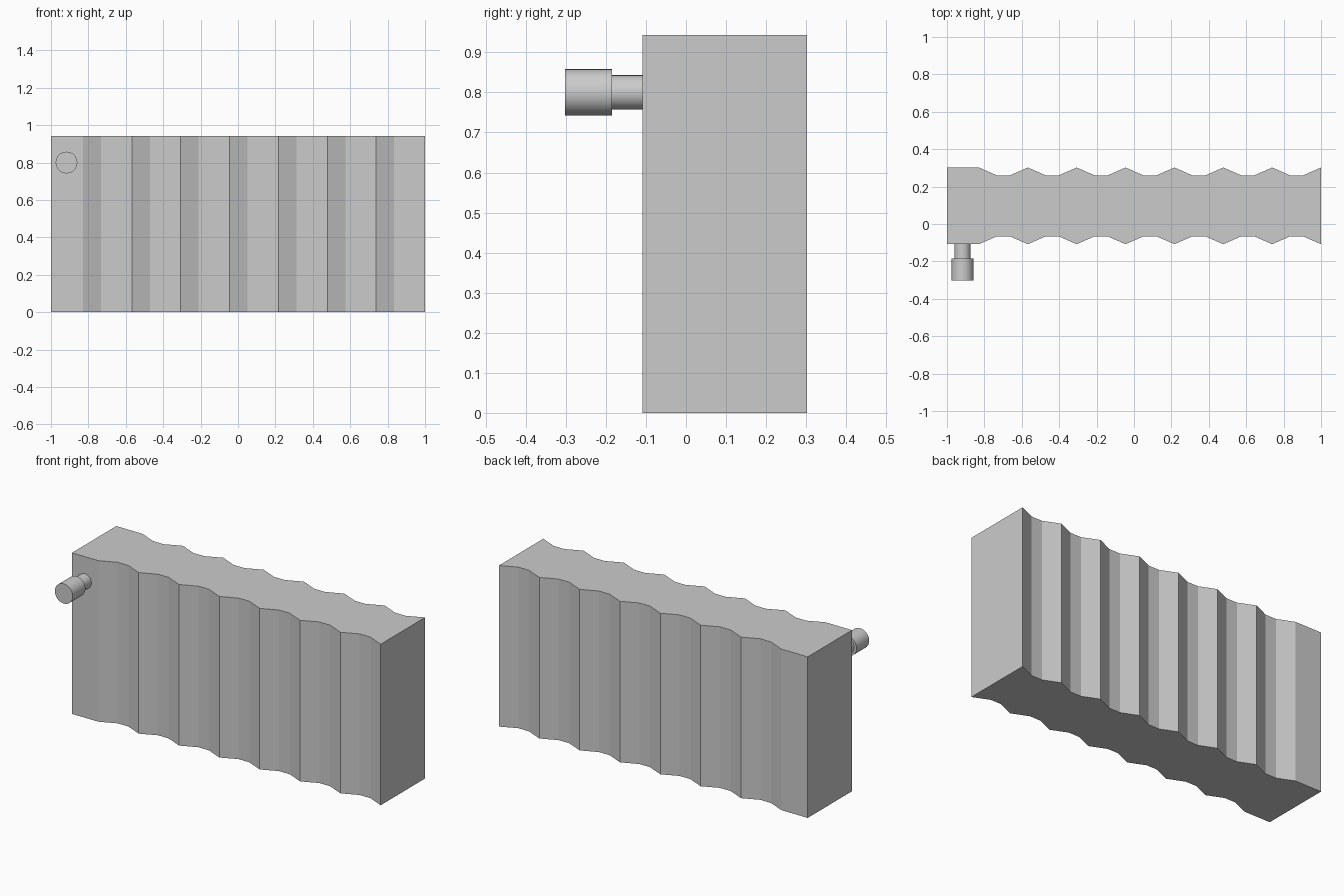
import bpy, bmesh, math

if "Cube" in bpy.data.objects:
    bpy.data.objects.remove(bpy.data.objects["Cube"])

HEIGHT, MID_Y = 0.943, 0.097
RIDGE, VALLEY = 0.205, 0.163      # half depths at ridges and valleys
START, PITCH, SLOPE = -0.829, 1.829 / 7, 0.096

# Half profile along x: flat end, then seven shallow grooves
half = [(-1.0, RIDGE), (START, RIDGE)]
for i in range(7):
    x = START + i * PITCH
    half += [(x + SLOPE, VALLEY), (x + PITCH - SLOPE, VALLEY), (x + PITCH, RIDGE)]

# Corrugated body: mirrored profile extruded upwards
outline = [(x, MID_Y - d) for x, d in half] + [(x, MID_Y + d) for x, d in reversed(half)]
bm = bmesh.new()
base = bm.faces.new([bm.verts.new((x, y, 0)) for x, y in outline])
top = bmesh.ops.extrude_face_region(bm, geom=[base])
bmesh.ops.translate(bm, vec=(0, 0, HEIGHT),
                    verts=[v for v in top["geom"] if isinstance(v, bmesh.types.BMVert)])
bmesh.ops.recalc_face_normals(bm, faces=bm.faces)
mesh = bpy.data.meshes.new("radiator_body")
bm.to_mesh(mesh)
bm.free()
bpy.context.collection.objects.link(bpy.data.objects.new("radiator_body", mesh))


def valve_part(name, radius, y0, y1):
    bpy.ops.mesh.primitive_cylinder_add(
        vertices=32, radius=radius, depth=y1 - y0,
        location=(-0.917, (y0 + y1) / 2, 0.80), rotation=(math.pi / 2, 0, 0))
    bpy.context.object.name = name
    bpy.ops.object.shade_smooth_by_angle()


# Valve stem and knob on the front
valve_part("valve_stem", 0.043, -0.186, -0.108)
valve_part("valve_knob", 0.058, -0.302, -0.185)
